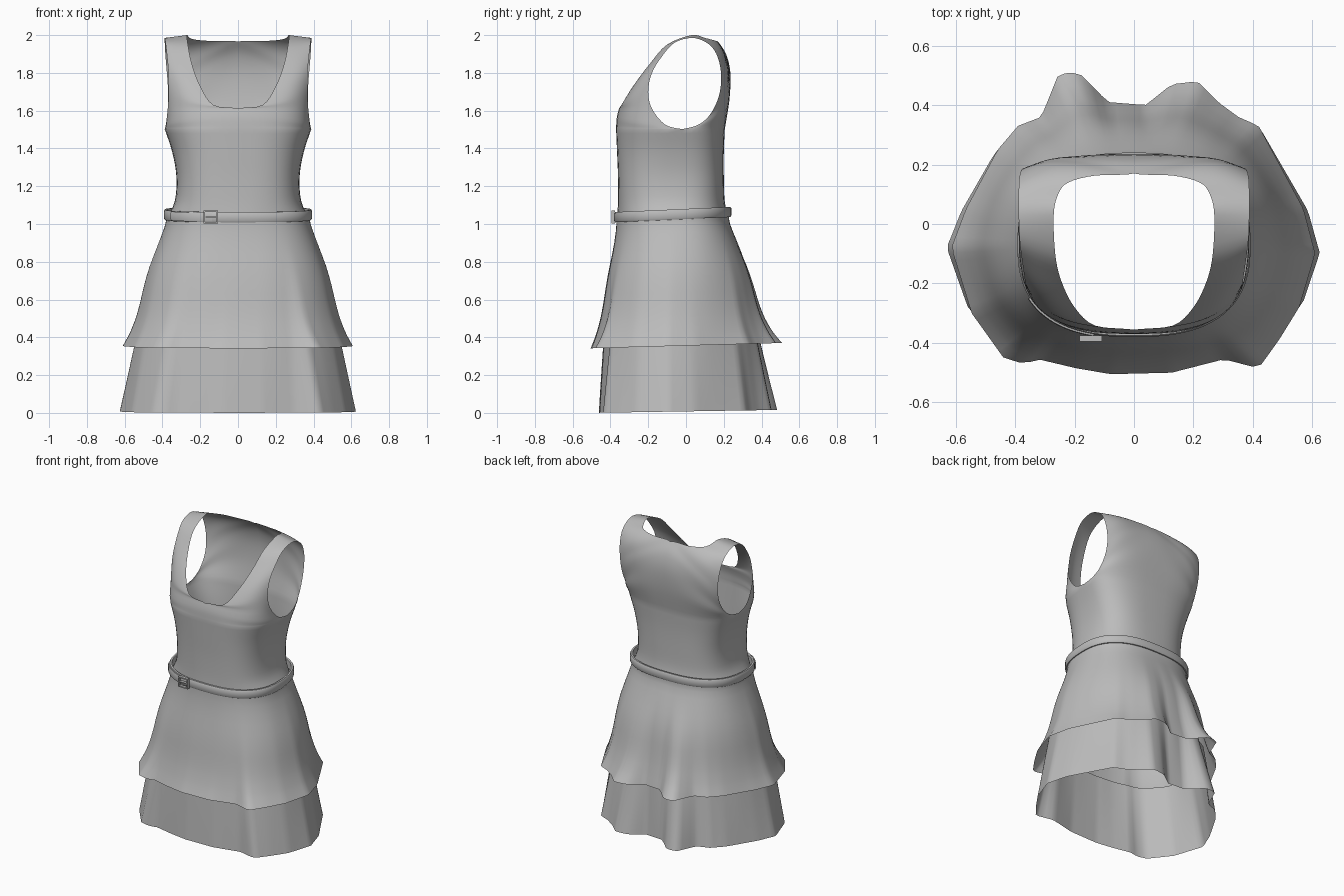
import bpy, bmesh, math

if "Cube" in bpy.data.objects:
    bpy.data.objects.remove(bpy.data.objects["Cube"])

grey = bpy.data.materials.new("soft grey")
grey.diffuse_color = (0.5, 0.5, 0.5, 1)
grey.use_nodes = True
grey.node_tree.nodes["Principled BSDF"].inputs["Base Color"].default_value = grey.diffuse_color
CY = -0.07                       # depth of the waist centre


def make(name, rows, closed=False, mirror=False, angle=40):
    """Skin a grid of points as one smooth sheet."""
    bm = bmesh.new()
    grid = [[bm.verts.new(p) for p in r] for r in rows]
    n = len(rows[0])
    for a, b in zip(grid, grid[1:]):
        for j in range(n if closed else n - 1):
            k = (j + 1) % n
            bm.faces.new((a[j], a[k], b[k], b[j]))
    if mirror:
        geom = bm.verts[:] + bm.edges[:] + bm.faces[:]
        bmesh.ops.mirror(bm, geom=geom, axis='X', merge_dist=0.0005)
    bmesh.ops.remove_doubles(bm, verts=bm.verts[:], dist=0.0005)
    bmesh.ops.recalc_face_normals(bm, faces=bm.faces[:])
    me = bpy.data.meshes.new(name)
    bm.to_mesh(me)
    bm.free()
    me.materials.append(grey)
    ob = bpy.data.objects.new(name, me)
    bpy.context.collection.objects.link(ob)
    bpy.ops.object.select_all(action='DESELECT')
    ob.select_set(True)
    bpy.context.view_layer.objects.active = ob
    bpy.ops.object.shade_smooth_by_angle(angle=math.radians(angle))
    return ob


def catmull(rows, steps):
    out = []
    for i in range(len(rows) - 1):
        p = [rows[max(0, min(len(rows) - 1, i + k))] for k in (-1, 0, 1, 2)]
        for s in range(steps):
            t = s / steps
            out.append([0.5 * (2 * b + (c - a) * t + (2 * a - 5 * b + 4 * c - d) * t * t
                               + (3 * b - a - 3 * c + d) * t ** 3) for a, b, c, d in zip(*p)])
    return out + [list(rows[-1])]


# Bodice: half strip running up the front, over the shoulder and down the back.
# Each row: centre or neckline point, side or armhole point,
# squareness in x, squareness in y, extra bulge in y
front = [
    (0, -.365, 1.03, .378, -.07, 1.03, .85, .85, 0),
    (0, -.36, 1.12, .335, -.06, 1.12, .95, .95, 0),
    (0, -.36, 1.25, .326, -.05, 1.25, 1, 1, 0),
    (0, -.365, 1.38, .348, -.03, 1.38, 1, 1, 0),
    (0, -.37, 1.50, .388, -.02, 1.502, 1, 1, 0)]
chest = [
    (0, -.37, 1.50, .388, -.02, 1.502, 1, 1, 0),
    (0, -.367, 1.56, .382, -.11, 1.526, .95, .5, -.03),
    (0, -.355, 1.61, .372, -.18, 1.61, .8, .1, -.035),
    (.13, -.342, 1.63, .367, -.2, 1.70, .5, 0, -.022),
    (.20, -.28, 1.73, .368, -.18, 1.80, .3, 0, -.012),
    (.245, -.19, 1.85, .376, -.125, 1.89, .2, 0, -.005),
    (.265, -.10, 1.95, .384, -.06, 1.96, .1, 0, 0),
    (.27, .03, 2.0, .388, .03, 1.985, 0, 0, 0),
    (.255, .10, 1.985, .388, .10, 1.965, 0, 0, .004)]
shoulder = [
    (.22, .14, 1.975, .386, .15, 1.92, .1, 0, .012),
    (.13, .163, 1.968, .38, .18, 1.84, .3, 0, .025),
    (0, .17, 1.965, .372, .185, 1.74, .5, 0, .037),
    (0, .212, 1.90, .37, .165, 1.65, .7, 0, .034),
    (0, .235, 1.80, .375, .12, 1.57, .85, .1, .03),
    (0, .23, 1.66, .382, .06, 1.523, .95, .5, .025),
    (0, .205, 1.50, .388, -.02, 1.502, 1, 1, 0)]
back = [
    (0, .205, 1.50, .388, -.02, 1.502, 1, 1, 0),
    (0, .20, 1.38, .348, -.03, 1.38, 1, 1, 0),
    (0, .20, 1.25, .326, -.05, 1.25, 1, 1, 0),
    (0, .205, 1.12, .335, -.06, 1.12, .95, .95, 0),
    (0, .225, 1.03, .378, -.07, 1.03, .85, .85, 0)]
path = catmull(front, 4)[:-1] + catmull(chest + shoulder, 4)[:-1] + catmull(back, 4)
rows = []
for xi, yi, zi, xo, yo, zo, bx, by, bulge in path:
    xi = max(0, xi)
    line = []
    for k in range(15):
        s = k / 14
        a = s * math.pi / 2
        u = s + bx * (math.sin(a) ** .7 - s)
        v = s + by * (1 - max(0, math.cos(a)) ** .7 - s)
        line.append((xi + (xo - xi) * u,
                     yi + (yo - yi) * v + bulge * math.sin(math.pi * s),
                     zi + (zo - zi) * s))
    rows.append(line)
make("bodice", rows, mirror=True)

# Wavy hem outline, anticlockwise from the right side
hem = [(.625, -.1), (.585, .05), (.43, .33), (.36, .36), (.29, .41), (.22, .48), (.13, .47),
       (.04, .40), (-.09, .41), (-.19, .51), (-.26, .505), (-.32, .36), (-.40, .33),
       (-.47, .25), (-.58, .05), (-.63, -.08), (-.56, -.30), (-.45, -.45), (-.38, -.47),
       (-.33, -.455), (-.2, -.485), (-.08, -.505), (.13, -.5), (.31, -.455), (.43, -.485),
       (.5, -.39), (.57, -.28)]
polar = sorted((math.atan2(y - CY, x) % math.tau, math.hypot(x, y - CY)) for x, y in hem)
polar = [(polar[-1][0] - math.tau, polar[-1][1])] + polar + [(polar[0][0] + math.tau, polar[0][1])]


def hem_r(a):
    """Radius of the hem polygon in one direction."""
    a %= math.tau
    for (a0, r0), (a1, r1) in zip(polar, polar[1:]):
        if a0 <= a <= a1:
            return r0 * r1 * math.sin(a1 - a0) / (r1 * math.sin(a1 - a) + r0 * math.sin(a - a0))
    return polar[0][1]


def soft_r(a):
    return sum(hem_r(a + math.radians(d)) for d in range(-25, 26, 5)) / 11


def waist_r(a, grow=0.0):
    c, s = abs(math.cos(a)) / (.38 + grow), abs(math.sin(a)) / (.298 + grow)
    return (c ** 2.55 + s ** 2.55) ** (-1 / 2.55)


N = 144
angles = [math.tau * i / N for i in range(N)]

# Upper skirt tier: from the waist out to a flared hem, steeper at the front
flare = [(1.04, 0), (1.0, .02), (.9, .19), (.78, .40), (.68, .53), (.6, .61), (.52, .70),
         (.46, .79), (.41, .88), (.356, 1)]
rows = []
for z, t0 in catmull(flare, 2):
    ring = []
    for a in angles:
        t = max(0, t0) ** (1 + .5 * max(0, -math.sin(a)))
        h = soft_r(a) + (hem_r(a) - soft_r(a)) * t ** 1.2
        r = waist_r(a) * (1 - t) + h * t
        y = CY + r * math.sin(a)
        ring.append((r * math.cos(a) * (1 - .025 * t), y, z + .028 * y * t))
    rows.append(ring)
make("upper_skirt", rows, closed=True, angle=60)

# Lower skirt tier: tucked beneath the upper hem
rows = []
for i in range(9):
    t = i / 8
    f = .86 + .14 * t
    ring = []
    for a in angles:
        r = f * (soft_r(a) + (hem_r(a) - soft_r(a)) * (.4 + .6 * t))
        depth = .955 if math.sin(a) > 0 else .90 + .055 * (1 - t)
        y = CY + depth * r * math.sin(a)
        ring.append((r * math.cos(a), y, .46 * (1 - t) + .008 + .016 * y))
    rows.append(ring)
make("lower_skirt", rows, closed=True, angle=60)


# Belt: rounded strap section swept round the waist
def strap(name, a0, a1, off, thick, half, steps):
    prof = [(0, -half), (thick * .7, -half), (thick, -half * .7), (thick, half * .7),
            (thick * .7, half), (0, half)]
    rows = []
    for i in range(steps + 1):
        a = math.radians(a0 + (a1 - a0) * i / steps)
        ring = []
        for d, h in prof:
            r = waist_r(a, off + d)
            y = CY + r * math.sin(a)
            ring.append((r * math.cos(a), y, 1.053 + .045 * y + h))
        rows.append(ring)
    return make(name, rows, closed=True, angle=35)


strap("belt", 0, 360, -.004, .016, .027, 96)
strap("belt_end", 207, 246, .010, .008, .024, 16)


# Buckle: square frame of bars with a prong
def bar(name, x, z, w, h):
    y = -.385
    p = [(-w, -h), (w, -h), (w, h), (-w, h)]
    rows = [[(x + dx * k, yy, z + dz * k) for dx, dz in p]
            for yy, k in ((y + .01, 0), (y + .01, 1), (y - .01, 1), (y - .01, 0))]
    make(name, rows, closed=True)


BX, BZ = -.145, 1.037
for side in (-1, 1):
    bar("buckle_side", BX + side * .034, BZ, .004, .034)
    bar("buckle_rail", BX, BZ + side * .031, .036, .004)
bar("buckle_prong", BX + .005, BZ, .032, .003)
